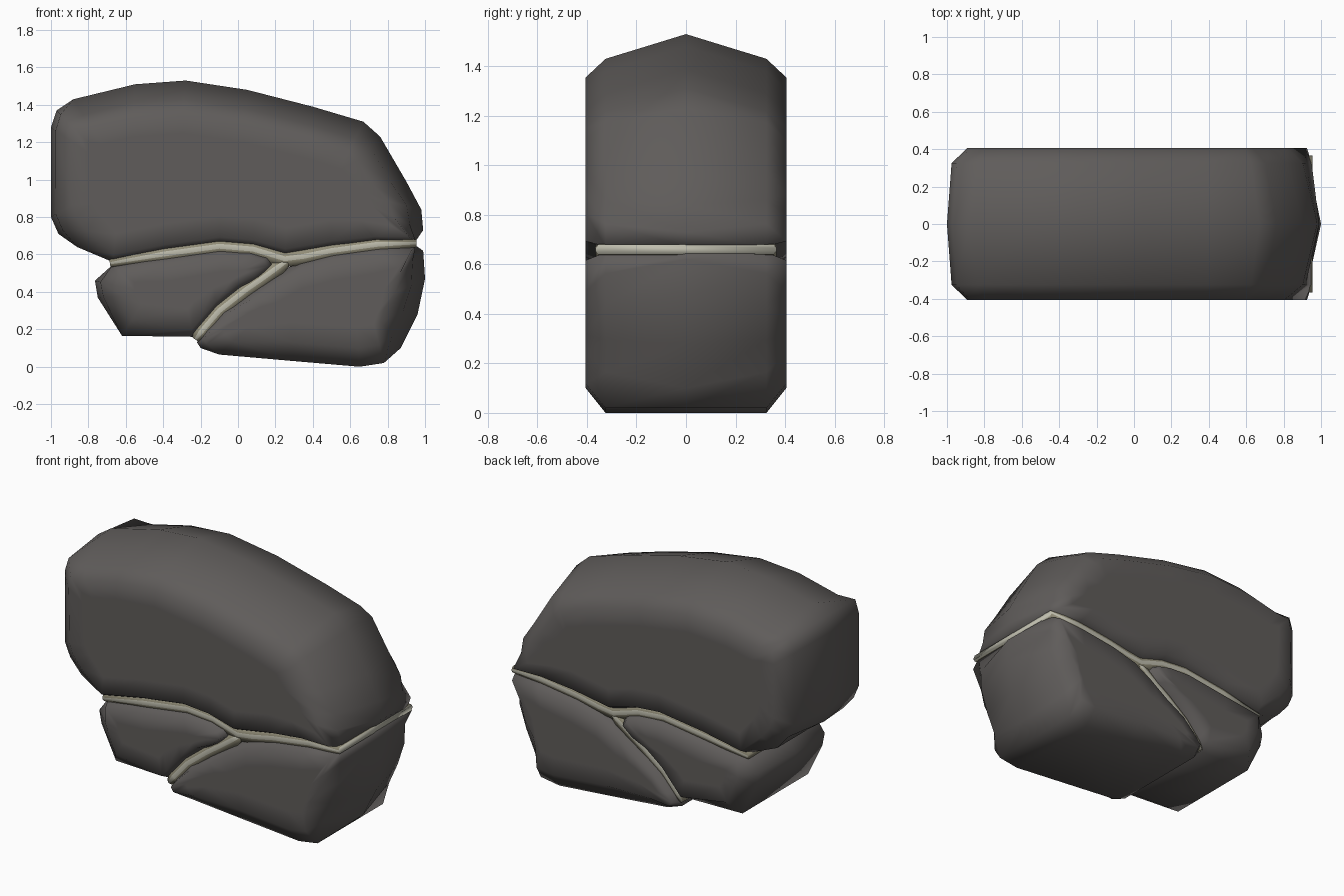
import bpy, bmesh
from mathutils import Vector

if "Cube" in bpy.data.objects:
    bpy.data.objects.remove(bpy.data.objects["Cube"])


def material(name, rgb):
    m = bpy.data.materials.new(name)
    m.diffuse_color = (*rgb, 1)
    m.use_nodes = True
    m.node_tree.nodes["Principled BSDF"].inputs["Base Color"].default_value = m.diffuse_color
    return m


STONE = material("dark stone", (0.115, 0.107, 0.103))
LIGHT = material("pale mortar", (0.52, 0.51, 0.42))
TAN = material("tan mortar", (0.29, 0.27, 0.19))

# how far the outline shrinks at the shoulder and at the face, per kind of edge:
# top, left, right, bottom, joint
INSET = {"t": (0.10, 0.175), "l": (0.03, 0.13), "r": (0.08, 0.18),
         "b": (0.0, 0.10), "j": (0.0, 0.04)}


def finish(name, bm, mats):
    bmesh.ops.recalc_face_normals(bm, faces=bm.faces)
    for f in bm.faces:
        f.smooth = True
    me = bpy.data.meshes.new(name)
    bm.to_mesh(me)
    bm.free()
    for m in mats:
        me.materials.append(m)
    ob = bpy.data.objects.new(name, me)
    bpy.context.collection.objects.link(ob)
    return ob


def stone(name, spine, outline):
    """Pillow-like stone: outline rings shrink toward a spine as y grows."""
    a, b = Vector(spine[0]), Vector(spine[1])

    def shrunk(x, z, amount):
        p = Vector((x, z))
        s = max(0, min(1, (p - a).dot(b - a) / (b - a).length_squared))
        d = a + (b - a) * s - p
        return p + d.normalized() * min(amount, d.length * 0.75)

    def ring(bm, y, level):
        verts = []
        for x, z, kind in outline:
            near, far = INSET[kind]
            p = shrunk(x, z, (0, near, far, far + 0.11)[level])
            verts.append(bm.verts.new((p.x, y, p.y)))
        return verts

    bm = bmesh.new()
    layers = [(-0.405, 3), (-0.405, 2), (-0.325, 1), (0, 0),
              (0.325, 1), (0.405, 2), (0.405, 3)]
    rings = [ring(bm, y, lv) for y, lv in layers]
    n = len(outline)
    for r, s in zip(rings, rings[1:]):
        for i in range(n):
            j = (i + 1) % n
            bm.faces.new((r[i], r[j], s[j], s[i]))
    bm.faces.new(rings[0])
    bm.faces.new(rings[-1])
    return finish(name, bm, [STONE])


def mortar(name, path, depth):
    """Strand through the whole thickness: pale middle, tan borders."""
    bm = bmesh.new()
    pts = [Vector(p) for p in path]
    # cross-section: sideways offset, y
    half = [(-0.045, depth - 0.012), (-0.013, depth), (0.013, depth), (0.045, depth - 0.012)]
    section = [(t, -y) for t, y in half] + [(t, y) for t, y in reversed(half)]
    rings = []
    for i, p in enumerate(pts):
        tan = (pts[min(i + 1, len(pts) - 1)] - pts[max(i - 1, 0)]).normalized()
        nrm = Vector((-tan.y, tan.x))
        w = 0.45 if i in (0, len(pts) - 1) else 1
        rings.append([bm.verts.new((p.x + nrm.x * t * w, y, p.y + nrm.y * t * w))
                      for t, y in section])
    k = len(section)
    for r, s in zip(rings, rings[1:]):
        for i in range(k):
            f = bm.faces.new((r[i], r[(i + 1) % k], s[(i + 1) % k], s[i]))
            f.material_index = 0 if i in (1, 5) else 1
    bm.faces.new(rings[0]).material_index = 1
    bm.faces.new(rings[-1]).material_index = 0
    return finish(name, bm, [LIGHT, TAN])


# large upper stone
stone("upper_stone", ((-0.62, 1.02), (0.5, 0.96)), [
    (-1.0, 0.80, "l"), (-1.0, 1.28, "l"), (-0.97, 1.37, "l"), (-0.88, 1.43, "t"),
    (-0.55, 1.51, "t"), (-0.28, 1.53, "t"), (0.05, 1.48, "t"), (0.40, 1.39, "t"),
    (0.67, 1.31, "t"), (0.76, 1.23, "r"), (0.90, 0.99, "r"), (0.98, 0.84, "r"),
    (0.99, 0.73, "r"), (0.95, 0.672, "j"), (0.75, 0.665, "j"), (0.50, 0.632, "j"),
    (0.25, 0.59, "j"), (0.08, 0.638, "j"), (-0.10, 0.653, "j"), (-0.40, 0.612, "j"),
    (-0.67, 0.56, "j"), (-0.86, 0.64, "b"), (-0.96, 0.71, "l")])

# small lower left stone
stone("lower_left_stone", ((-0.48, 0.39), (-0.06, 0.47)), [
    (-0.62, 0.165, "b"), (-0.75, 0.37, "l"), (-0.765, 0.46, "l"), (-0.67, 0.545, "j"),
    (-0.40, 0.592, "j"), (-0.10, 0.635, "j"), (0.08, 0.62, "j"), (0.17, 0.59, "j"),
    (0.195, 0.55, "j"), (0.13, 0.485, "j"), (0.03, 0.42, "j"), (-0.11, 0.31, "j"),
    (-0.205, 0.20, "j"), (-0.24, 0.16, "j")])

# lower right stone
stone("lower_right_stone", ((0.14, 0.29), (0.70, 0.33)), [
    (-0.22, 0.13, "j"), (-0.20, 0.10, "j"), (-0.10, 0.065, "b"), (0.30, 0.03, "b"),
    (0.65, 0.0, "b"), (0.78, 0.02, "b"), (0.87, 0.10, "r"), (0.96, 0.28, "r"),
    (1.0, 0.47, "r"), (0.99, 0.62, "r"), (0.95, 0.648, "j"), (0.75, 0.645, "j"),
    (0.50, 0.61, "j"), (0.33, 0.565, "j"), (0.20, 0.49, "j"), (0.06, 0.40, "j"),
    (-0.09, 0.29, "j"), (-0.185, 0.18, "j")])

# mortar strands in the joints
mortar("main_mortar", [
    (-0.685, 0.553), (-0.40, 0.602), (-0.10, 0.644), (0.08, 0.629), (0.17, 0.602),
    (0.25, 0.577), (0.35, 0.59), (0.50, 0.621), (0.75, 0.655), (0.955, 0.660)], 0.366)
mortar("branch_mortar", [
    (0.29, 0.585), (0.21, 0.53), (0.12, 0.465), (0.04, 0.41), (-0.10, 0.30),
    (-0.195, 0.19), (-0.228, 0.145)], 0.363)
